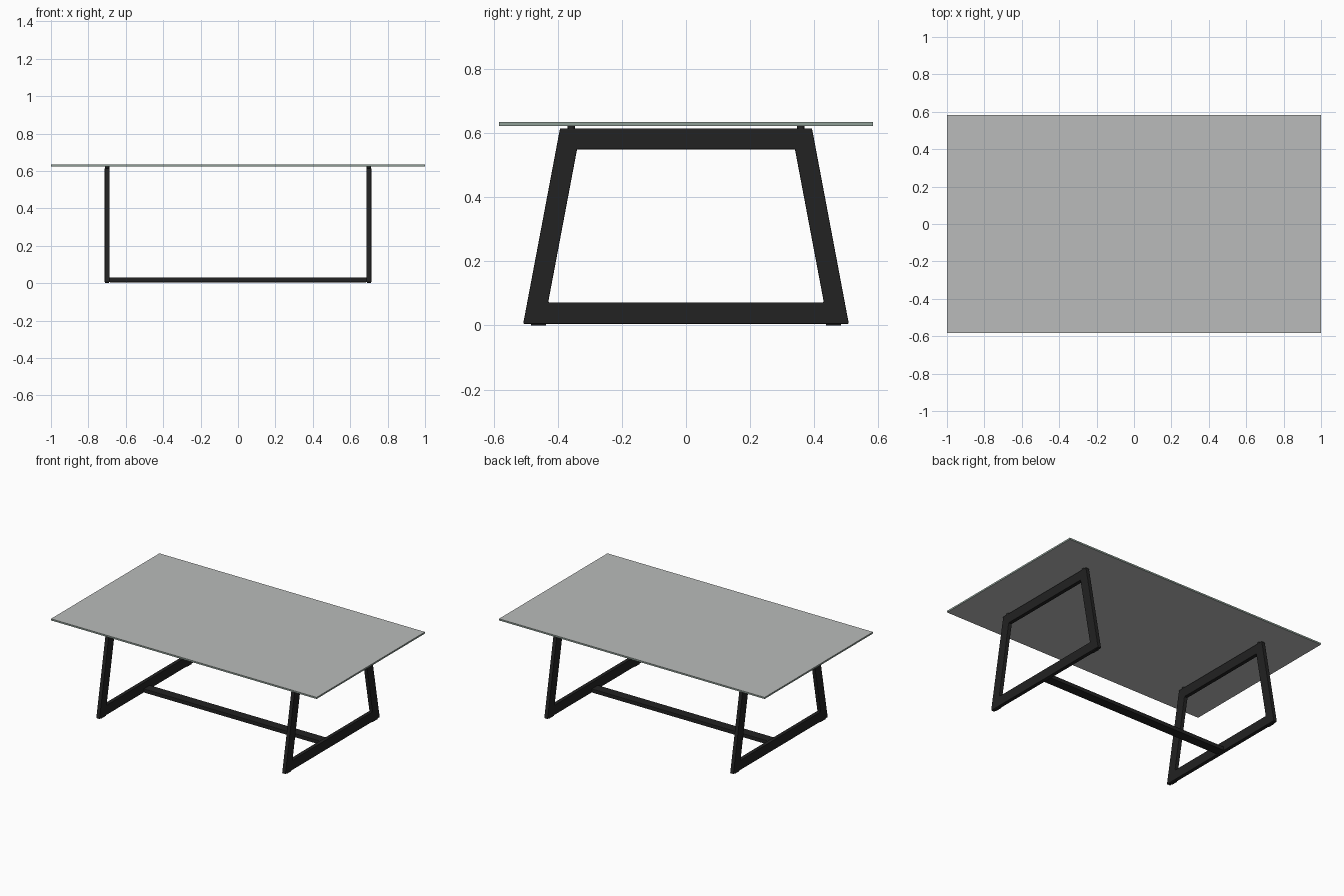
import bpy
import bmesh
from mathutils import Matrix

cube = bpy.data.objects.get("Cube")
if cube:
    bpy.data.objects.remove(cube, do_unlink=True)


def material(name, rgb):
    mat = bpy.data.materials.new(name)
    mat.use_nodes = True
    mat.diffuse_color = (*rgb, 1)
    mat.node_tree.nodes["Principled BSDF"].inputs["Base Color"].default_value = (*rgb, 1)
    return mat


BLACK = material("black metal", (0.016, 0.016, 0.016))
GLASS = material("grey glass", (0.49, 0.5, 0.495))
EDGE = material("green glass edge", (0.28, 0.35, 0.31))


def finish(name, bm, mats, bevel=0):
    bmesh.ops.recalc_face_normals(bm, faces=bm.faces)
    mesh = bpy.data.meshes.new(name)
    bm.to_mesh(mesh)
    bm.free()
    obj = bpy.data.objects.new(name, mesh)
    bpy.context.collection.objects.link(obj)
    for mat in mats:
        mesh.materials.append(mat)
    if bevel:
        mod = obj.modifiers.new("soft edges", 'BEVEL')
        mod.width, mod.segments = bevel, 2
    return obj


def box(name, centre, size, mats, bevel=0):
    bm = bmesh.new()
    bmesh.ops.create_cube(bm, size=1, matrix=Matrix.Translation(centre) @ Matrix.Diagonal((*size, 1)))
    return finish(name, bm, mats, bevel)


def trapezoid(low, high, bottom, top):
    return [(-low, bottom), (low, bottom), (high, top), (-high, top)]


def leg_frame(name, x, depth):
    # Trapezoid ring with mitred corners, extruded across its thickness
    bm = bmesh.new()
    outer = [bm.verts.new((x - depth / 2, y, z)) for y, z in trapezoid(0.508, 0.393, 0.005, 0.615)]
    inner = [bm.verts.new((x - depth / 2, y, z)) for y, z in trapezoid(0.43, 0.34, 0.072, 0.549)]
    for i in range(4):
        j = (i + 1) % 4
        bm.faces.new((outer[i], outer[j], inner[j], inner[i]))
    ext = bmesh.ops.extrude_face_region(bm, geom=bm.faces[:])
    moved = [v for v in ext["geom"] if isinstance(v, bmesh.types.BMVert)]
    bmesh.ops.translate(bm, verts=moved, vec=(depth, 0, 0))
    return finish(name, bm, [BLACK], 0.003)


# Glass top: pale faces, green rim
top = box("glass_top", (0, 0, 0.6285), (2, 1.166, 0.011), [GLASS, EDGE])
for face in top.data.polygons:
    face.material_index = 0 if abs(face.normal.z) > 0.5 else 1

# Leg frames with feet and glass supports
for side, sx in (("left", 1), ("right", -1)):
    x = 0.7 * sx
    leg_frame(side + "_leg_frame", x, 0.026)
    for end, sy in (("front", -1), ("back", 1)):
        box(f"{side}_{end}_foot", (x, 0.46 * sy, 0.004), (0.02, 0.048, 0.008), [BLACK])
        bm = bmesh.new()
        bmesh.ops.create_cone(bm, cap_ends=True, segments=20, radius1=0.012, radius2=0.012,
                              depth=0.011, matrix=Matrix.Translation((x, 0.358 * sy, 0.6185)))
        finish(f"{side}_{end}_glass_support", bm, [BLACK])

# Flat stretcher bar between the frames
box("stretcher_bar", (0, 0, 0.018), (1.376, 0.066, 0.026), [BLACK], 0.003)
